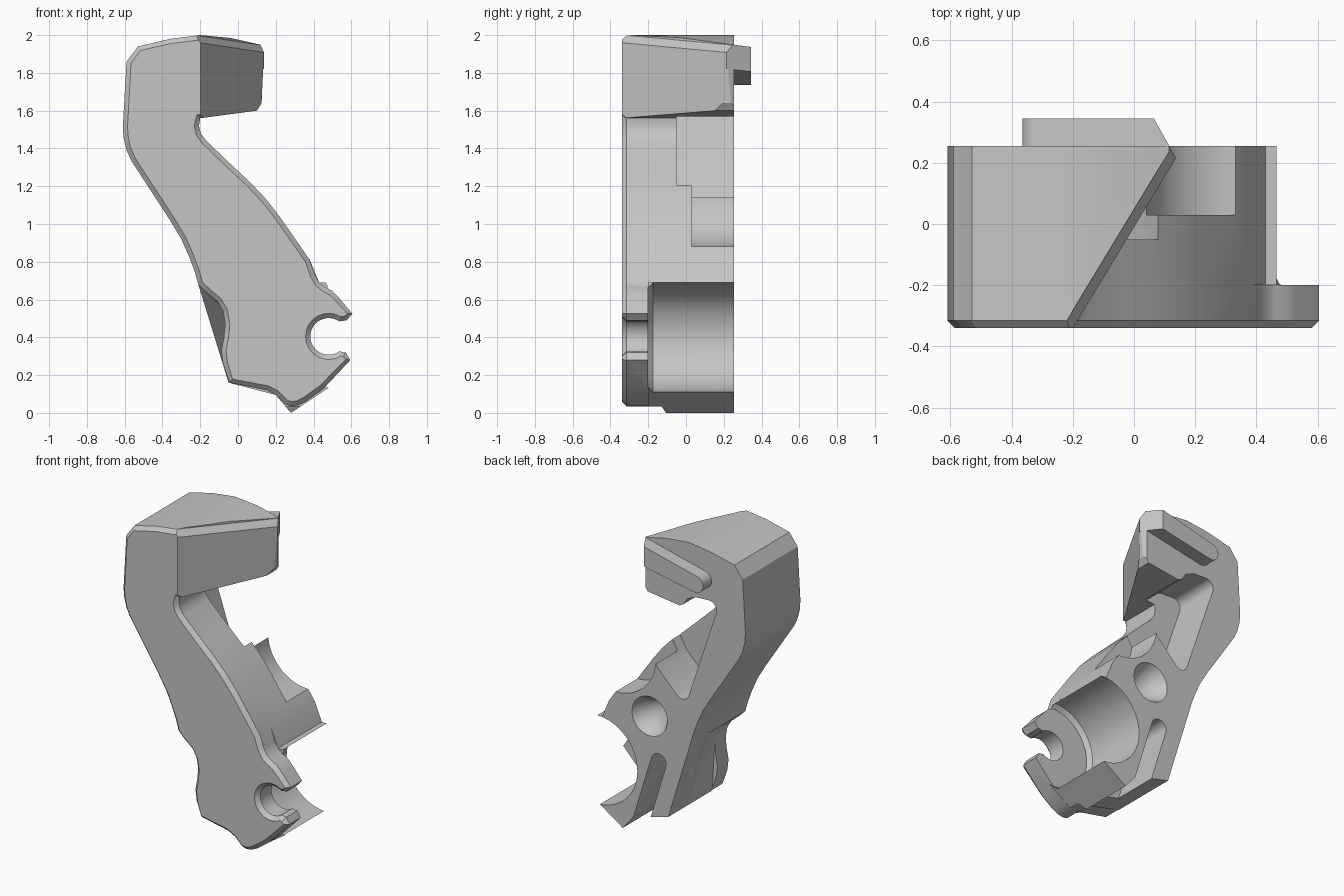
import bpy, bmesh, math
from mathutils import Vector

if "Cube" in bpy.data.objects:
    bpy.data.objects.remove(bpy.data.objects["Cube"], do_unlink=True)

grey = bpy.data.materials.new("plain grey")
grey.use_nodes = True
colour = (0.56, 0.56, 0.56, 1)
grey.diffuse_color = colour
grey.node_tree.nodes["Principled BSDF"].inputs["Base Color"].default_value = colour

FRONT, PLATE_BACK, BACK = -0.34, -0.2, 0.255


def finish(bm, name):
    bmesh.ops.recalc_face_normals(bm, faces=bm.faces)
    mesh = bpy.data.meshes.new(name)
    bm.to_mesh(mesh)
    bm.free()
    obj = bpy.data.objects.new(name, mesh)
    bpy.context.collection.objects.link(obj)
    mesh.materials.append(grey)
    return obj


def prism(name, outline, y0, y1, chamfer=0):
    """Extrude an x-z outline along y, optionally chamfering the front edge."""
    bm = bmesh.new()
    face = bm.faces.new([bm.verts.new((x, y0 + chamfer, z)) for x, z in outline])
    ext = bmesh.ops.extrude_face_region(bm, geom=[face], use_keep_orig=True)
    for v in [g for g in ext["geom"] if isinstance(g, bmesh.types.BMVert)]:
        v.co.y = y1
    bmesh.ops.recalc_face_normals(bm, faces=bm.faces)
    if chamfer:
        bmesh.ops.inset_region(bm, faces=[face], thickness=chamfer)
        for v in face.verts:
            v.co.y = y0
    return finish(bm, name)


def hull(name, points):
    bm = bmesh.new()
    for p in points:
        bm.verts.new(p)
    bmesh.ops.convex_hull(bm, input=bm.verts)
    return finish(bm, name)


def at_depth(outline, y):
    return [(x, y, z) for x, z in outline]


def arc(cx, cz, r, start, end, n):
    angles = [math.radians(start + (end - start) * i / n) for i in range(n + 1)]
    return [(cx + r * math.cos(a), cz + r * math.sin(a)) for a in angles]


def disc(cx, cz, r, n=64):
    return arc(cx, cz, r, 0, 360, n)[:-1]


def combine(target, tool, operation):
    mod = target.modifiers.new(tool.name, "BOOLEAN")
    mod.operation, mod.solver, mod.object = operation, "EXACT", tool
    bpy.context.view_layer.objects.active = target
    bpy.ops.object.modifier_apply(modifier=mod.name)
    bpy.data.objects.remove(tool, do_unlink=True)


# Shared stretches of the silhouette, running clockwise from the lower left
neck_left = [(-.21, .68), (-.23, .75), (-.26, .83), (-.3, .92), (-.36, 1.02),
             (-.565, 1.335), (-.59, 1.39), (-.605, 1.45), (-.61, 1.51)]
head = [(-.59, 1.86), (-.53, 1.94), (-.36, 1.98), (-.2, 2), (-.04, 1.985),
        (.115, 1.95), (.137, 1.91), (.125, 1.64), (.1, 1.6)]
neck_right = [(-.2, 1.56), (-.207, 1.52), (-.197, 1.48), (-.17, 1.443),
              (-.04, 1.318), (.06, 1.225), (.15, 1.13), (.22, 1.04), (.38, .81)]

# Front plate with the open clip and the scooped left edge
clip = ([(.405, .735), (.43, .69), (.46, .667), (.5, .645), (.53, .615), (.605, .525), (.575, .49)]
        + arc(.48, .405, .097, 55, 305, 28) + [(.57, .32), (.595, .28)])
foot = [(.45, .125), (.36, .06), (.32, .04), (.28, .035), (.25, .045), (.2, .095),
        (.15, .12), (-.045, .16)]
scoop = [(-.08, .26), (-.088, .33), (-.075, .4), (-.068, .47), (-.08, .54), (-.11, .59), (-.17, .64)]
bracket = prism("bracket", neck_left + head + neck_right + clip + foot + scoop,
                FRONT, PLATE_BACK, 0.025)

# Deep body behind the plate, with the barrel seat cut out of it
body = prism("body", neck_left + head + neck_right + [(.43, .69), (.465, .69), (.6, .4),
             (.52, .16), (.28, 0), (.2, .095), (-.05, .16)], PLATE_BACK, BACK)
barrel = (at_depth(disc(.465, .4, .265, 96), PLATE_BACK)
          + at_depth(disc(.465, .4, .29, 96), -.175) + at_depth(disc(.465, .4, .29, 96), .5))
combine(body, hull("barrel_seat", barrel), "DIFFERENCE")

# Ramp that fades the scoop out towards the back, and the raised toe
ramp = at_depth(scoop, PLATE_BACK)
for x, z in ((-.21, .68), (-.05, .16)):
    ramp += [(x, PLATE_BACK, z), (x, .08, z), (x - .1, PLATE_BACK, z), (x - .1, .08, z)]
combine(body, hull("scoop_ramp", ramp), "DIFFERENCE")
toe = [(x, y, z) for x in (.1, .5) for y, z in ((-.3, .035), (-.13, .035), (-.1, -.01), (-.3, -.01))]
combine(body, hull("toe_relief", toe), "DIFFERENCE")
combine(bracket, body, "UNION")

# Sloping tab on the back of the head
tab = [(.16, 1.96), (.16, 1.825)] + arc(-.31, 1.79, .055, 280, 105, 12)
combine(bracket, prism("head_tab", tab, .2, .345), "UNION")

# Slanted side of the head, its back corner, and the chamfer along its top
for name, plan in (("head_slant", [(-.236, -.4), (.255, .41), (.5, .41), (.5, -.4)]),
                   ("head_corner", [(.22, .066), (.05, .372), (.5, .4)])):
    combine(bracket, hull(name, [(x, y, z) for x, y in plan for z in (1.535, 2.2)]), "DIFFERENCE")
out = Vector((.858, -.513, 0))
edge = []
for start in (Vector((-.236, -.4, 2.005)), Vector((.16, .254, 1.945))):
    for side, drop in ((-.03, 0), (.01, -.053), (.1, .1), (-.03, .1)):
        edge.append(start + out * side + Vector((0, 0, drop)))
combine(bracket, hull("head_chamfer", edge), "DIFFERENCE")

# Pockets in the back: neck pocket, side scallop, lower slot, conical socket
pocket = ([(.08, 1.21), (.03, 1.12)] + arc(-.15, 1.01, .05, 310, 195, 8)
          + arc(-.345, 1.605, .055, 195, 90, 8)
          + [(-.25, 1.655), (-.19, 1.63), (-.16, 1.585), (-.13, 1.569), (-.1, 1.5), (.2, 1.3), (.2, 1.21)])
combine(bracket, prism("neck_pocket", pocket, -.05, .5), "DIFFERENCE")
combine(bracket, prism("side_scallop", disc(.33, 1.17, .29), .03, .5), "DIFFERENCE")
ends = disc(.02, .5, .055, 32) + disc(.18, -.02, .055, 32)
combine(bracket, hull("lower_slot", at_depth(ends, -.05) + at_depth(ends, .5)), "DIFFERENCE")
rim = at_depth(disc(.085, .785, .141, 48), BACK + .02)
combine(bracket, hull("cone_socket", rim + [(.085, .055, .785)]), "DIFFERENCE")

bpy.ops.object.select_all(action="DESELECT")
bracket.select_set(True)
bpy.context.view_layer.objects.active = bracket
bpy.ops.object.shade_smooth_by_angle(angle=math.radians(25))
